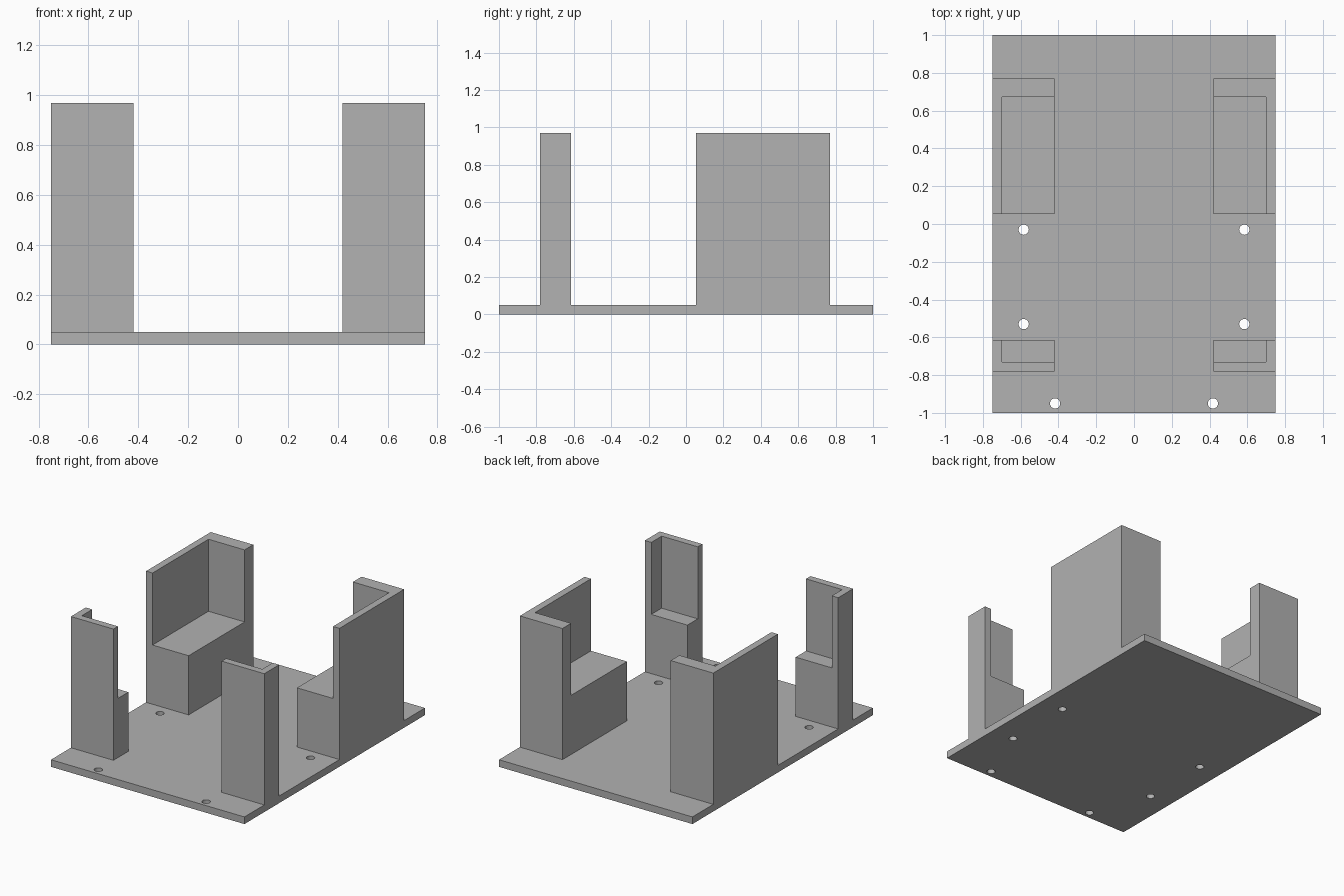
import bpy
import bmesh
from mathutils import Matrix, Vector

cube = bpy.data.objects.get("Cube")
if cube:
    bpy.data.objects.remove(cube, do_unlink=True)

# Single plain grey for the whole model
grey = bpy.data.materials.new("plain_grey")
grey.use_nodes = True
colour = (0.445, 0.445, 0.445, 1)
grey.diffuse_color = colour
grey.node_tree.nodes["Principled BSDF"].inputs["Base Color"].default_value = colour

BASE_TOP, STEP_TOP, POST_TOP = 0.05, 0.465, 0.97
HALF_WIDTH, INNER_X, WALL_X = 0.75, 0.42, 0.70


def make_object(name, bm):
    mesh = bpy.data.meshes.new(name)
    bm.to_mesh(mesh)
    bm.free()
    mesh.materials.append(grey)
    obj = bpy.data.objects.new(name, mesh)
    bpy.context.collection.objects.link(obj)
    return obj


def box(name, low, high):
    low, high = Vector(low), Vector(high)
    bm = bmesh.new()
    place = Matrix.Translation((low + high) / 2) @ Matrix.Diagonal((*(high - low), 1))
    bmesh.ops.create_cube(bm, size=1, matrix=place)
    return make_object(name, bm)


def cut(obj, cutter):
    """Subtract the cutter, apply the result and discard the cutter."""
    cutter.hide_render = True
    mod = obj.modifiers.new("cut", 'BOOLEAN')
    mod.operation = 'DIFFERENCE'
    mod.solver = 'EXACT'
    mod.object = cutter
    bpy.context.view_layer.objects.active = obj
    bpy.ops.object.modifier_apply(modifier=mod.name)
    bpy.data.objects.remove(cutter, do_unlink=True)


# Base plate with three mirrored pairs of screw holes
plate = box("base_plate", (-HALF_WIDTH, -1, 0), (HALF_WIDTH, 1, BASE_TOP))
bm = bmesh.new()
for x, y in ((0.584, -0.03), (0.584, -0.53), (0.418, -0.95)):
    for side in (-1, 1):
        bmesh.ops.create_cone(bm, cap_ends=True, segments=32, radius1=0.027,
                              radius2=0.027, depth=0.3,
                              matrix=Matrix.Translation((side * x, y, 0)))
cut(plate, make_object("hole_cutter", bm))


def corner_posts(name, y_low, y_high, pocket_low, pocket_high):
    """Mirrored pair of posts: an L-shaped wall around a lower step."""
    post = box(name, (INNER_X, y_low, BASE_TOP), (HALF_WIDTH, y_high, POST_TOP))
    pocket = box("pocket_cutter", (INNER_X - 0.1, pocket_low, STEP_TOP),
                 (WALL_X, pocket_high, POST_TOP + 0.1))
    cut(post, pocket)
    post.modifiers.new("other_side", 'MIRROR').use_axis[0] = True


# Long rear posts open to the front; short front posts open to the rear
corner_posts("rear_corner_posts", 0.053, 0.769, -0.05, 0.673)
corner_posts("front_corner_posts", -0.78, -0.615, -0.73, -0.5)
